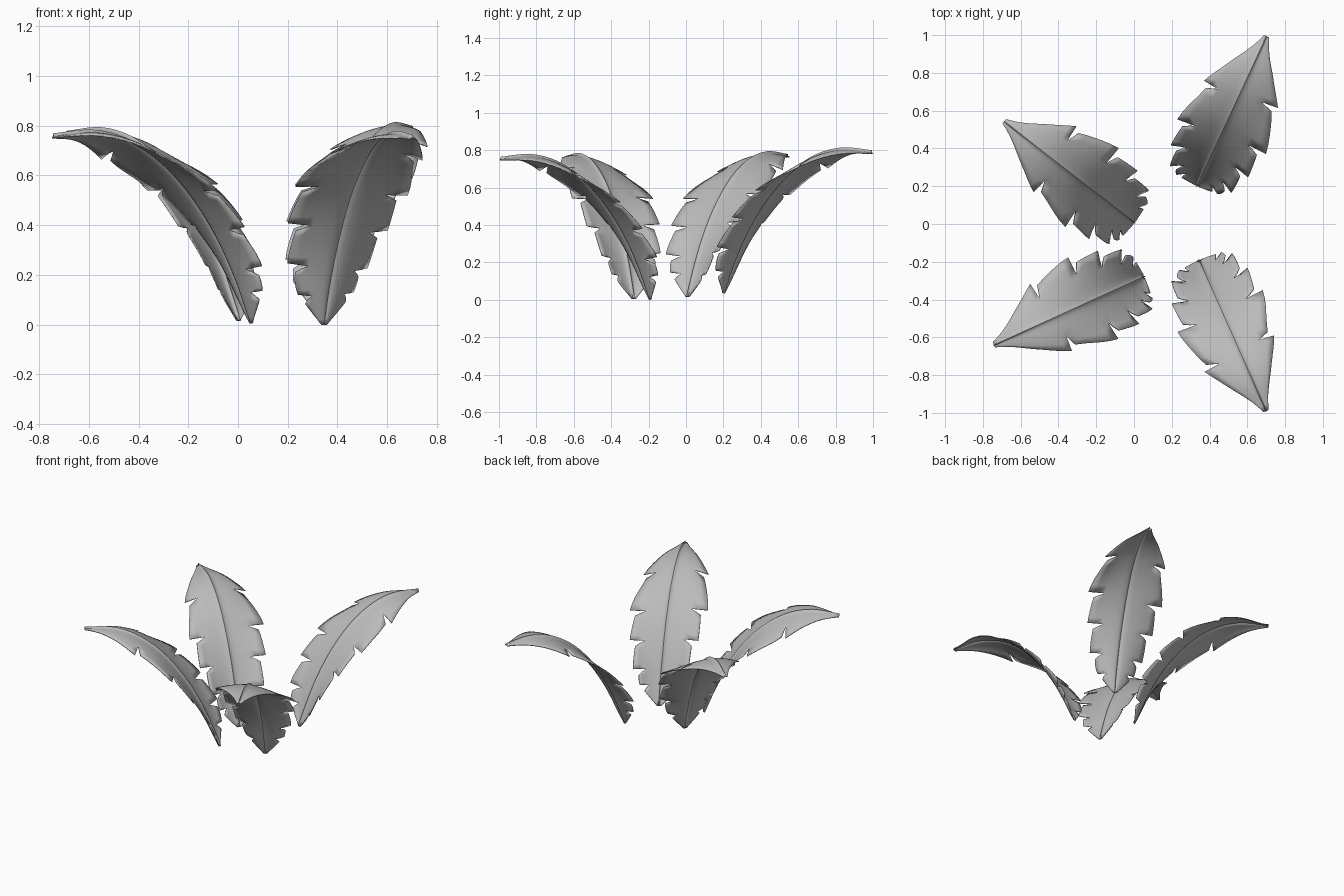
import bpy, bmesh, math
from mathutils import Vector

cube = bpy.data.objects.get("Cube")
if cube:
    bpy.data.objects.remove(cube)

grey = bpy.data.materials.new("leaf grey")
grey.use_nodes = True
grey.diffuse_color = (0.5, 0.5, 0.5, 1)
grey.node_tree.nodes["Principled BSDF"].inputs["Base Color"].default_value = (0.5, 0.5, 0.5, 1)

# Side profile of the midrib: distance along it, outward reach, height
SPINE = [(0, 0, 0), (.27, .105, .245), (.475, .205, .42), (.66, .315, .56),
         (.816, .425, .66), (.975, .56, .735), (1.117, .70, .765), (1.29, .87, .75)]
# Half width of the blade along the midrib
WIDTH = [(0, .012), (.1, .10), (.2, .155), (.35, .195), (.5, .225), (.65, .245),
         (.8, .235), (.95, .20), (1.1, .125), (1.22, .05), (1.29, .016)]
# Lift of the blade edge: cupped at the base, drooping at the tip
LIFT = [(0, .085), (.2, .085), (.4, .045), (.55, .02), (.7, -.01), (.9, -.05), (1.29, -.05)]
LENGTH = SPINE[-1][0]
# Where the blade is torn, for each side
TEARS = {-1: [0, .13, .23, .41, .61, .91, LENGTH],
         1: [0, .12, .25, .44, .65, .95, LENGTH]}
MIDDLE = [(a + b) / 2 for a, b in zip(TEARS[-1], TEARS[1])]
ROWS = [0, .04, .1, .22, .4, .6, .8, 1]
ROOT = .6


def curve_at(points, s, k):
    """Smooth interpolation of column k of a point list at s."""
    s = min(max(s, 0), points[-1][0])
    i = max(j for j in range(len(points) - 1) if points[j][0] <= s)

    def slope(j):
        a, b = points[max(j - 1, 0)], points[min(j + 1, len(points) - 1)]
        return (b[k] - a[k]) / (b[0] - a[0])

    p, q = points[i], points[i + 1]
    h = q[0] - p[0]
    t = (s - p[0]) / h
    return ((2*t**3 - 3*t*t + 1) * p[k] + (t**3 - 2*t*t + t) * h * slope(i)
            + (3*t*t - 2*t**3) * q[k] + (t**3 - t*t) * h * slope(i + 1))


def build_leaf(name, base, tip, roll):
    base = Vector(base)
    out = Vector((tip[0] - base.x, tip[1] - base.y, 0)).normalized()
    up = Vector((0, 0, 1))
    across = out.cross(up)

    def spine(s):
        return base + out * curve_at(SPINE, s, 1) + up * curve_at(SPINE, s, 2)

    def blade_point(side, s, v, flare):
        # The left half of each blade narrows a little towards the tip
        rise = min(s / .8, 1)
        w = curve_at(WIDTH, s, 1) * flare * (1 - .12 * rise ** 3 if side < 0 else 1)
        normal = across.cross(spine(s + .01) - spine(s - .01)).normalized()
        bend = curve_at(LIFT, s, 1) * v * v + side * roll * rise * v
        ridge = .012 * math.exp(-v / .05)
        return spine(s) + across * side * w * v + normal * (bend * w / .24 + ridge)

    # Torn blade with a raised midrib, one strip of faces per lobe
    bm = bmesh.new()
    for side, tears in TEARS.items():
        for n, (a, b) in enumerate(zip(tears, tears[1:])):
            last = n == len(tears) - 2
            steps = 10 if last else 5
            grid = []
            for i in range(steps + 1):
                q = i / steps
                flare = 1.06 - .16 * q if n else 1
                column = []
                for v in ROWS:
                    # Both halves share the same points on the midrib
                    blend = min(v / ROOT, 1)
                    f = max(0, (v - ROOT) / (1 - ROOT))
                    start = MIDDLE[n] + (a - MIDDLE[n]) * blend - (.005 * f if n else 0)
                    end = MIDDLE[n + 1] + (b - MIDDLE[n + 1]) * blend - (0 if last else .04 * f)
                    column.append(bm.verts.new(blade_point(
                        side, start + (end - start) * q, v, 1 + (flare - 1) * f)))
                grid.append(column)
            for c, d in zip(grid, grid[1:]):
                for j in range(len(ROWS) - 1):
                    quad = [c[j], d[j], d[j + 1], c[j + 1]]
                    bm.faces.new(quad if side < 0 else quad[::-1])
    bmesh.ops.remove_doubles(bm, verts=bm.verts, dist=.0003)
    mesh = bpy.data.meshes.new(name)
    bm.to_mesh(mesh)
    bm.free()
    mesh.materials.append(grey)
    leaf = bpy.data.objects.new(name, mesh)
    bpy.context.collection.objects.link(leaf)
    bpy.ops.object.select_all(action='DESELECT')
    leaf.select_set(True)
    bpy.context.view_layer.objects.active = leaf
    bpy.ops.object.shade_smooth_by_angle(angle=math.radians(60))
    thick = leaf.modifiers.new("thickness", 'SOLIDIFY')
    thick.thickness = .005
    thick.offset = 0


build_leaf("front_left_leaf", (.347, -.195, .0), (.70, -.99), .01)
build_leaf("front_right_leaf", (.05, -.28, .005), (-.74, -.64), -.025)
build_leaf("back_right_leaf", (0, .01, .015), (-.69, .545), 0)
build_leaf("back_left_leaf", (.335, .205, .035), (.70, .99), 0)
